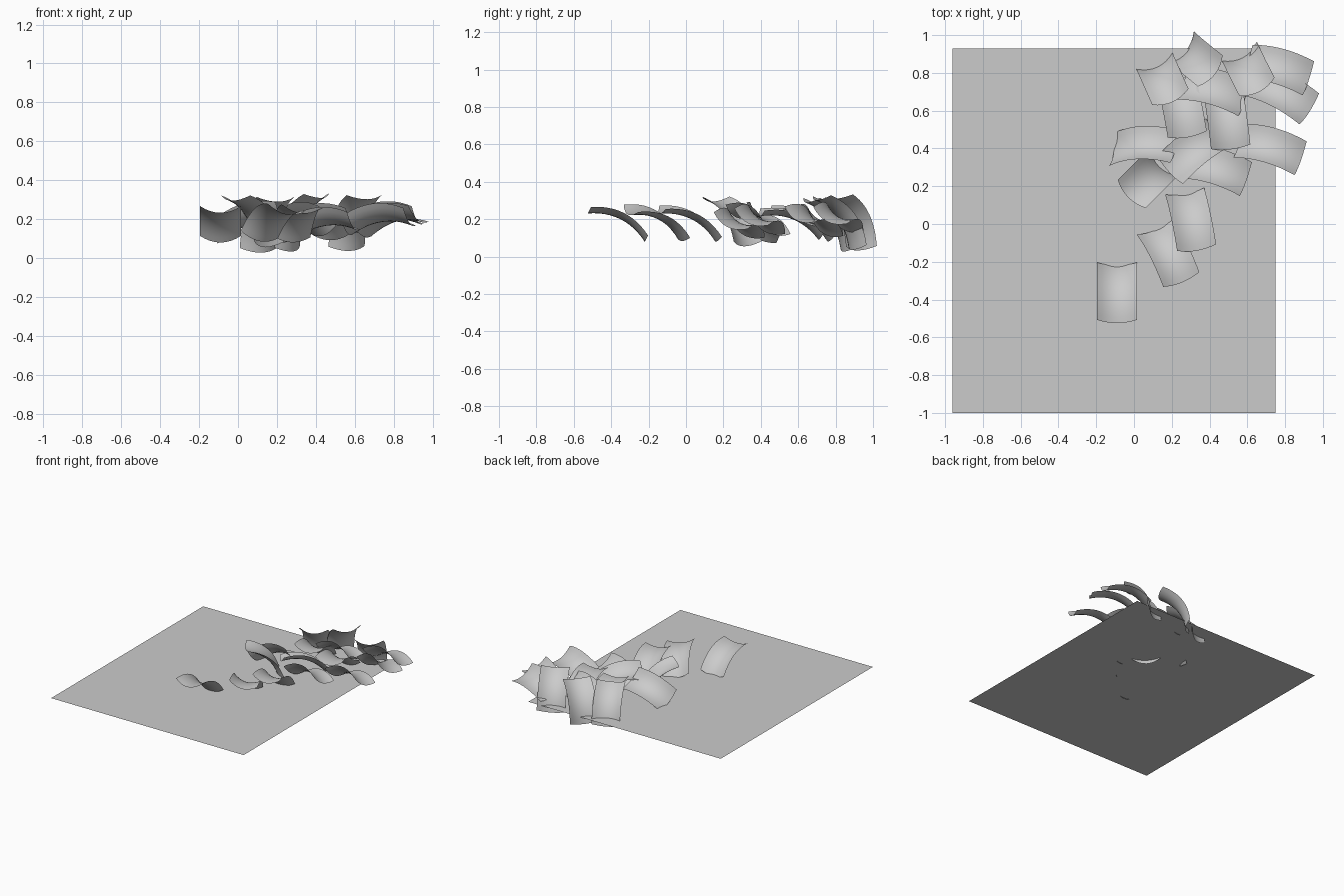
import bpy, math
from mathutils import Vector, Matrix

if "Cube" in bpy.data.objects:
    bpy.data.objects.remove(bpy.data.objects["Cube"])

LENGTH, WIDTH, ARCH, VALLEY = 0.34, 0.21, 0.05, 0.038
NV, NU = 12, 8


def add_object(name, mesh):
    ob = bpy.data.objects.new(name, mesh)
    bpy.context.collection.objects.link(ob)
    return ob


# flat sheet the petals float over
sheet = bpy.data.meshes.new("ground_sheet")
sheet.from_pydata([(-0.96, -1, 0.09), (0.75, -1, 0.09), (0.75, 0.93, 0.09), (-0.96, 0.93, 0.09)],
                  [], [(0, 1, 2, 3)])
add_object("ground_sheet", sheet)

# saddle-shaped petal: arched along its length, dished across its width
verts, faces = [], []
for j in range(NV + 1):
    b = 2 * j / NV - 1
    for i in range(NU + 1):
        a = 2 * i / NU - 1
        verts.append((a * WIDTH / 2, b * LENGTH / 2, VALLEY * a * a - ARCH * b * b))
for j in range(NV):
    for i in range(NU):
        k = j * (NU + 1) + i
        faces.append((k, k + 1, k + NU + 2, k + NU + 1))
petal = bpy.data.meshes.new("petal")
petal.from_pydata(verts, [], faces)
petal.shade_smooth()

# centre x, y, z / lean of the normal in x, y / heading in degrees seen from above
petals = [
    (-0.09, -0.35, 0.20, 0, 0.5, 90),
    (0.18, -0.15, 0.20, 0, 0.5, 117),
    (0.30, 0.03, 0.20, 0, 0.5, 102),
    (0.32, 0.39, 0.21, 0, 0.45, 38),
    (0.72, 0.40, 0.20, 0, 0.5, -16),
    (0.43, 0.29, 0.18, 0, 0.5, -16),
    (0.49, 0.57, 0.20, 0, 0.4, 98),
    (0.04, 0.41, 0.19, -0.35, 0.7, 3),
    (0.08, 0.25, 0.21, 0.7, 0.7, 45),
    (0.25, 0.63, 0.20, 0, 0.5, 102),
    (0.42, 0.71, 0.20, 0, 0.5, -15),
    (0.32, 0.88, 0.20, -1.1, 0.85, 140),
    (0.145, 0.78, 0.19, -0.5, 1.1, 114),
    (0.60, 0.83, 0.20, -0.6, 1.1, 116),
    (0.76, 0.82, 0.21, 0, 0.5, -15),
    (0.78, 0.69, 0.20, 0, 0.5, -27),
]
for n, (x, y, z, lx, ly, deg) in enumerate(petals):
    c, s = math.cos(math.radians(deg)), math.sin(math.radians(deg))
    up = Vector((lx, ly, 1)).normalized()
    along = Vector((c, s, -(lx * c + ly * s))).normalized()
    side = along.cross(up)
    rot = Matrix((side, along, up)).transposed().to_4x4()
    add_object("petal_%02d" % (n + 1), petal).matrix_world = Matrix.Translation((x, y, z)) @ rot
